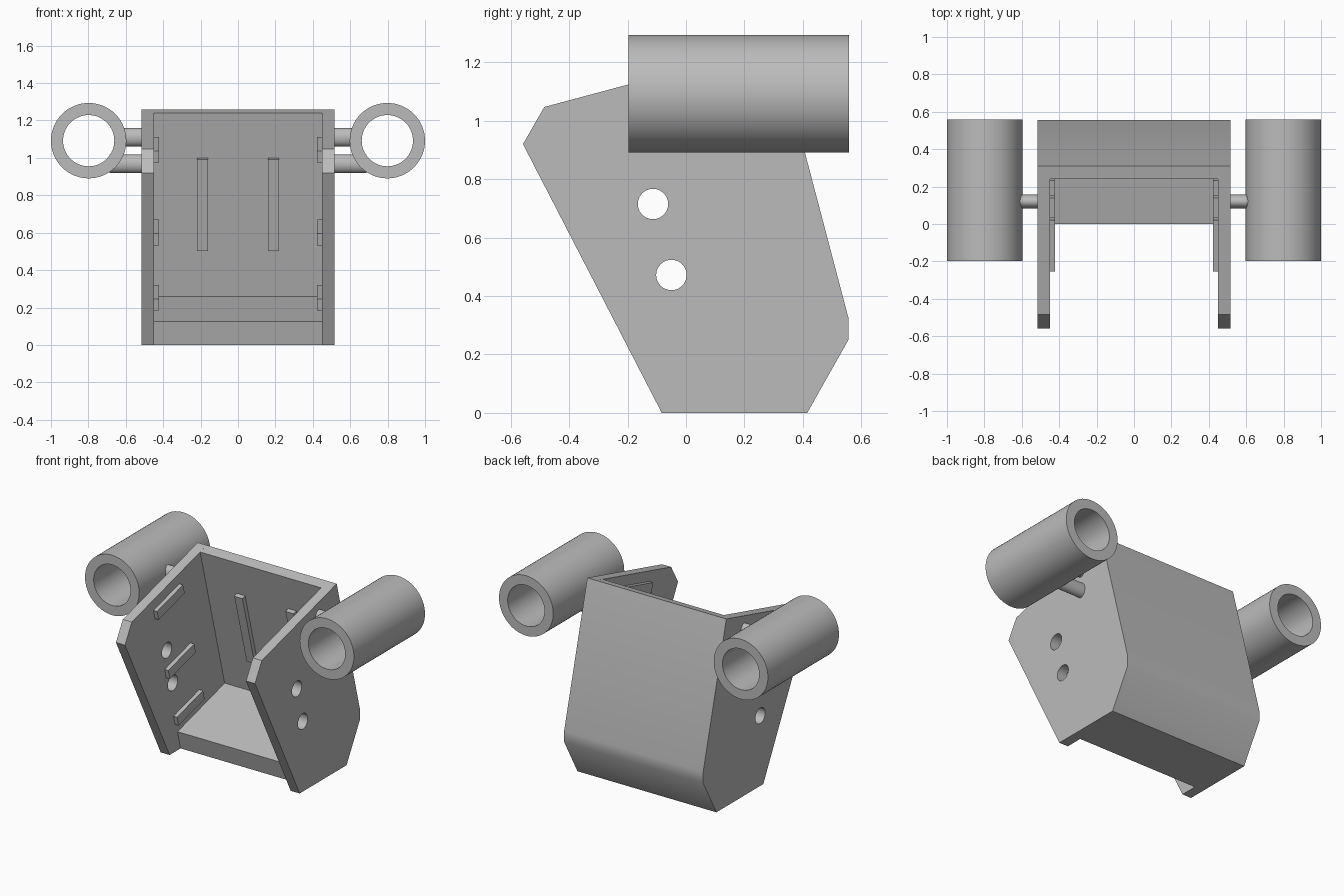
import bpy, bmesh, math
from mathutils import Matrix, Vector

if "Cube" in bpy.data.objects:
    bpy.data.objects.remove(bpy.data.objects["Cube"])

grey = bpy.data.materials.new("plain_grey")
grey.diffuse_color = (0.5, 0.5, 0.5, 1)
grey.use_nodes = True
grey.node_tree.nodes["Principled BSDF"].inputs["Base Color"].default_value = grey.diffuse_color

# Extrusion frames: local x, y are the drawing plane, local z the extrusion
ALONG_X = Matrix(((0, 0, 1), (1, 0, 0), (0, 1, 0))).to_4x4()
ALONG_Y = Matrix(((1, 0, 0), (0, 0, -1), (0, 1, 0))).to_4x4()


def ellipse(cx, cy, rx, ry, n=48):
    return [(cx + rx * math.cos(2 * math.pi * i / n),
             cy + ry * math.sin(2 * math.pi * i / n)) for i in range(n)]


def prism(name, frame, start, end, *loops):
    """Extrude closed loops between two distances; inner loops become holes."""
    curve = bpy.data.curves.new(name, 'CURVE')
    curve.dimensions = '2D'
    curve.fill_mode = 'BOTH'
    curve.extrude = abs(end - start) / 2
    for loop in loops:
        spline = curve.splines.new('POLY')
        spline.points.add(len(loop) - 1)
        for point, (u, v) in zip(spline.points, loop):
            point.co = (u, v, 0, 1)
        spline.use_cyclic_u = True
    temp = bpy.data.objects.new(name + "_temp", curve)
    bpy.context.collection.objects.link(temp)
    deps = bpy.context.evaluated_depsgraph_get()
    mesh = bpy.data.meshes.new_from_object(temp.evaluated_get(deps))
    bpy.data.objects.remove(temp)
    bpy.data.curves.remove(curve)

    bm = bmesh.new()
    bm.from_mesh(mesh)
    bmesh.ops.remove_doubles(bm, verts=bm.verts, dist=1e-5)
    bmesh.ops.transform(bm, matrix=frame @ Matrix.Translation((0, 0, (start + end) / 2)),
                        verts=bm.verts)
    bmesh.ops.recalc_face_normals(bm, faces=bm.faces)
    bm.to_mesh(mesh)
    bm.free()
    mesh.materials.clear()
    mesh.materials.append(grey)
    obj = bpy.data.objects.new(name, mesh)
    bpy.context.collection.objects.link(obj)
    bpy.ops.object.select_all(action='DESELECT')
    obj.select_set(True)
    bpy.context.view_layer.objects.active = obj
    bpy.ops.object.shade_smooth_by_angle(angle=math.radians(30))
    return obj


# The box leans back by 15 degrees in the (y, z) plane
LEAN = math.radians(15)
fore = Vector((math.cos(LEAN), math.sin(LEAN)))    # towards the back wall
down = Vector((math.sin(LEAN), -math.cos(LEAN)))   # down the back wall


def slanted_bar(corner, length, height):
    a = Vector(corner)
    return [a, a + fore * length, a + fore * length + down * height, a + down * height]


# Back wall and floor in one bent profile
prism("back_wall_and_floor", ALONG_X, -0.45, 0.45,
      [(0.033, 0), (0.415, 0), (0.556, 0.25), (0.556, 0.325),
       (0.31, 1.26), (0.24, 1.241), (0.501, 0.26), (0, 0.125)])

side_outline = [(-0.083, 0), (0.415, 0), (0.556, 0.25), (0.556, 0.325),
                (0.31, 1.26), (-0.485, 1.047), (-0.558, 0.92)]
holes = [ellipse(-0.113, 0.715, 0.052, 0.052), ellipse(-0.05, 0.472, 0.052, 0.052)]

for s, side in ((-1, "left"), (1, "right")):
    # Side plate with two round holes
    prism(side + "_side_plate", ALONG_X, s * 0.45, s * 0.517, side_outline, *holes)

    # Three short ribs on the inner face of the plate
    for i, drop in enumerate((0, 0.458, 0.82)):
        corner = Vector((-0.255, 1.038)) + down * drop
        prism(f"{side}_side_rib_{i + 1}", ALONG_X, s * 0.423, s * 0.452,
              slanted_bar(corner, 0.285, 0.065))

    # Upright rib on the back wall
    prism(side + "_back_rib", ALONG_X, s * 0.16, s * 0.22,
          slanted_bar(Vector((0.304, 1.0)) - fore * 0.03, 0.035, 0.507))

    # Open tube running front to back, held by two short pins
    prism(side + "_tube", ALONG_Y, 0.197, -0.558,
          ellipse(s * 0.7985, 1.092, 0.2015, 0.2015, 64),
          ellipse(s * 0.7985, 1.092, 0.137, 0.137, 64))
    for pin, z, reach in (("upper", 1.11, 0.62), ("lower", 0.968, 0.688)):
        prism(f"{side}_{pin}_pin", ALONG_X, s * 0.51, s * reach,
              ellipse(0.12, z, 0.037, 0.049, 32))
